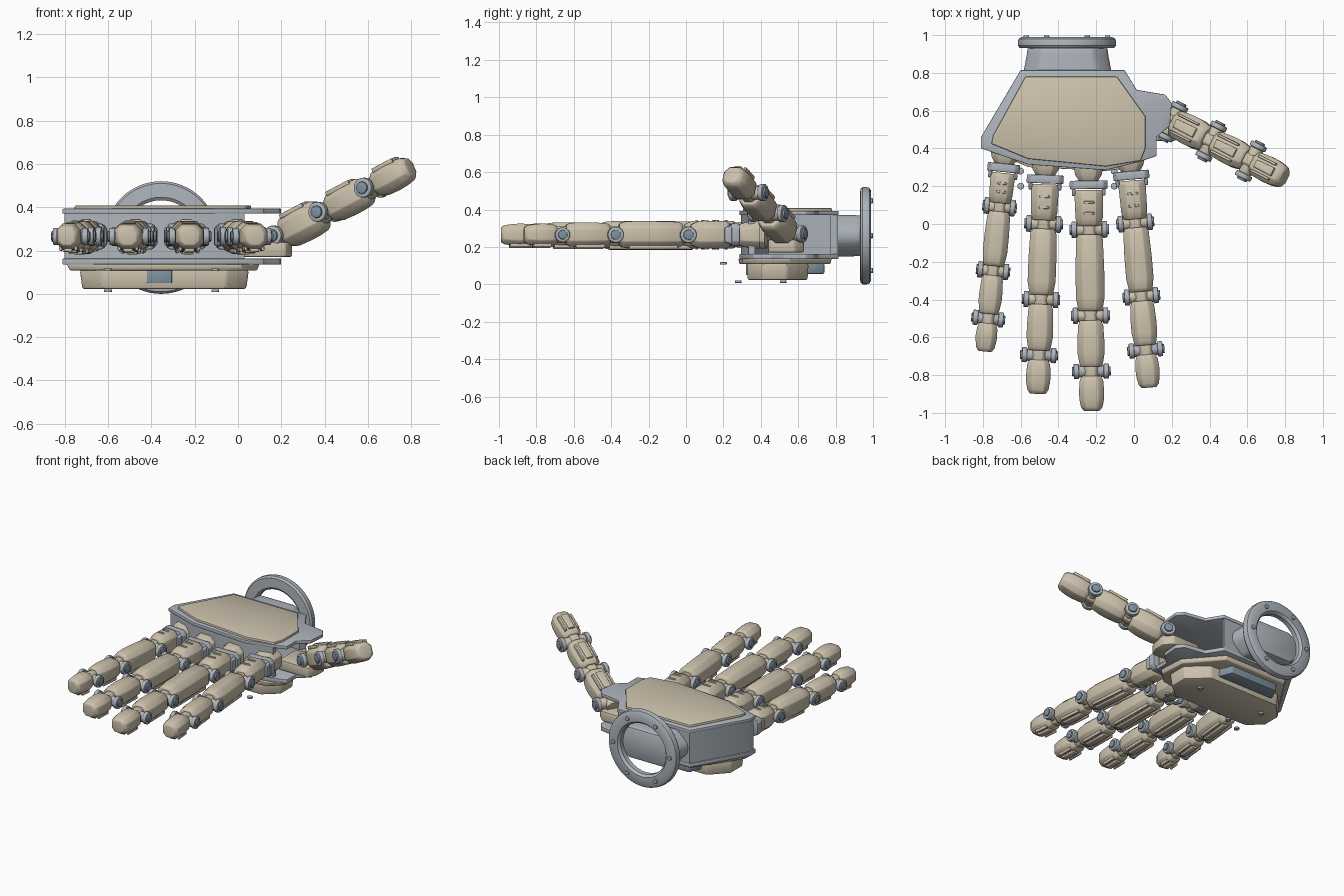
import bpy, bmesh
from math import pi, sin, cos, radians
from mathutils import Matrix, Vector

if "Cube" in bpy.data.objects:
    bpy.data.objects.remove(bpy.data.objects["Cube"])

def material(name, rgb):
    m = bpy.data.materials.new(name)
    m.diffuse_color = (*rgb, 1)
    m.use_nodes = True
    m.node_tree.nodes["Principled BSDF"].inputs["Base Color"].default_value = m.diffuse_color
    return m

TAN = material("tan_shell", (0.60, 0.53, 0.41))
GREY = material("grey_metal", (0.42, 0.46, 0.50))
DARK = material("dark_metal", (0.22, 0.29, 0.35))
I = Matrix.Identity(4)

def finish(name, bm, mat, M=I, bevel=0.0):
    bmesh.ops.recalc_face_normals(bm, faces=bm.faces)
    if bevel:
        sharp = [e for e in bm.edges if e.calc_face_angle(0) > radians(40)]
        bmesh.ops.bevel(bm, geom=sharp, offset=bevel, segments=2, profile=0.5, affect='EDGES')
    for e in bm.edges:
        e.smooth = e.calc_face_angle(0) < radians(35)
    for f in bm.faces:
        f.smooth = True
    bm.transform(M)
    bmesh.ops.recalc_face_normals(bm, faces=bm.faces)
    me = bpy.data.meshes.new(name)
    bm.to_mesh(me)
    bm.free()
    me.materials.append(mat)
    ob = bpy.data.objects.new(name, me)
    bpy.context.collection.objects.link(ob)
    return ob

def skin(name, rings, mat, M=I, bevel=0.0, closed=False):
    """Skin a list of point rings; closed joins last ring to first."""
    bm = bmesh.new()
    vs = [[bm.verts.new(p) for p in r] for r in rings]
    n = len(vs[0])
    pairs = list(zip(vs, vs[1:] + ([vs[0]] if closed else [])))
    for a, b in pairs:
        for i in range(n):
            bm.faces.new((a[i], a[(i + 1) % n], b[(i + 1) % n], b[i]))
    if not closed:
        bm.faces.new(vs[0])
        bm.faces.new(vs[-1])
    return finish(name, bm, mat, M, bevel)

def prism(name, pts, z0, z1, mat, bevel=0.004, inset=1.0):
    cx = sum(p[0] for p in pts) / len(pts)
    cy = sum(p[1] for p in pts) / len(pts)
    low = [(cx + (x - cx) * inset, cy + (y - cy) * inset, z0) for x, y in pts]
    return skin(name, [low, [(x, y, z1) for x, y in pts]], mat, I, bevel)

def loft(name, sections, mat, M=I, bevel=0.005, ch=0.25):
    """Sections (x, width, height[, z]) with chamfered-rectangle outline."""
    rings = []
    for s in sections:
        x, w, h = s[:3]
        z = s[3] if len(s) > 3 else 0
        a, b, c = w / 2, h / 2, min(w, h) * ch
        rings.append([(x, y, z + q) for y, q in (
            (a, b - c), (a - c, b), (c - a, b), (-a, b - c),
            (-a, c - b), (c - a, -b), (a - c, -b), (a, c - b))])
    return skin(name, rings, mat, M, bevel)

def rod(name, p, axis, half, r, mat, M=I, n=24, bevel=0.004):
    bm = bmesh.new()
    bmesh.ops.create_cone(bm, cap_ends=True, segments=n, radius1=r, radius2=r, depth=2 * half)
    T = Matrix.Translation(p) @ Vector(axis).to_track_quat('Z', 'Y').to_matrix().to_4x4()
    return finish(name, bm, mat, M @ T, bevel)

def joint(name, x, w, r, M, barred):
    rod(name + "_barrel", (x, 0, 0), (0, 1, 0), w * .44, r * .8, GREY if barred else TAN, M)
    for s in (-1, 1):
        rod(name + "_disc", (x, s * w * .53, 0), (0, 1, 0), .014, r, GREY, M, 24, .005)
        rod(name + "_bolt", (x, s * w * .61, 0), (0, 1, 0), .012, r * .62, DARK, M, 12)
    loft(name + "_link", [(x - .05, w * .5, .09), (x + .05, w * .5, .09)], TAN, M)

def phalanx(name, a, b, w, h, M, tip=False):
    L = b - a
    end = ([(b - .06, w * .97, h * .95), (b - .02, w * .85, h * .85), (b, w * .62, h * .66)] if tip
           else [(b - .07, w, h), (b - .02, w * .88, h * .95), (b, w * .8, h * .8)])
    loft(name, [(a, w * .76, h * .8), (a + .025, w * .93, h * .95), (a + L * .45, w, h)] + end, TAN, M)
    # raised gripping pad and side rails on the palm side
    loft(name + "_pad", [(a + .035, w * .3, .02, -h / 2), (b - .045, w * .34, .02, -h / 2)], TAN, M, .003)
    for s in (-1, 1):
        loft(name + "_rail", [(a + .03, .014, .022, -h * .46), (b - .05, .014, .022, -h * .46)],
             TAN, M @ Matrix.Translation((0, s * w * .31, 0)), .003)

def frame(base, tip, flip=False):
    X = (Vector(tip) - Vector(base)).normalized()
    Y = Vector((0, 0, -1 if flip else 1)).cross(X).normalized()
    Z = X.cross(Y)
    M = Matrix((X, Y, Z)).transposed().to_4x4()
    return Matrix.Translation(base) @ M

# four fingers: base x, tip x, y of bar, three joints and tip, width
FINGERS = {"little_finger": (-.69, -.79, .30, .09, -.25, -.505, -.68, .13),
           "ring_finger": (-.47, -.51, .24, .0, -.40, -.695, -.90, .148),
           "middle_finger": (-.24, -.223, .21, -.03, -.485, -.78, -.99, .152),
           "index_finger": (-.015, .08, .26, .005, -.385, -.67, -.87, .145)}
ZC = .265
for name, (x0, x1, yb, y1, y2, y3, yt, w) in FINGERS.items():
    M = frame((x0, yb, ZC), (x1, yt, ZC))
    d1, d2, d3, dt = yb - y1, yb - y2, yb - y3, yb - yt
    # knuckle mount, bar and stub
    loft(name + "_mount", [(-.13, .17, .15), (-.05, .14, .13), (-.01, .09, .10)], TAN, M)
    loft(name + "_bar", [(-.02, w * 1.32, .12), (.025, w * 1.32, .12)], GREY, M, .006, .2)
    for s in (-1, 1):
        loft(name + "_bracket", [(-.01, .02, .11), (.06, .02, .08)], GREY,
             M @ Matrix.Translation((0, s * w * .52, 0)))
    loft(name + "_stub", [(.03, w * .9, .12), (.05, w, .145), (d1 - .06, w * .95, .145), (d1 - .02, w * .8, .11)], TAN, M)
    for k in (.3, .75):
        loft(name + "_stub_rib", [(.05 + k * (d1 - .11), w * .55, .16), (.062 + k * (d1 - .11), w * .55, .16)], TAN, M, .003)
    for i, (d, r) in enumerate(((d1, .044), (d2, .043), (d3, .04))):
        joint(f"{name}_joint_{i}", d, w * (1, .99, .98)[i], r, M, i == 2)
    phalanx(name + "_proximal", d1 + .025, d2 - .025, w, .145, M)
    phalanx(name + "_middle", d2 + .025, d3 - .025, w * .94, .132, M)
    phalanx(name + "_tip", d3 + .025, dt, w * .88, .12, M, True)

# thumb, palm side up
M = frame((.195, .545, .265), (.835, .225, .605), True)
for i, d in enumerate((.01, .265, .525)):
    joint(f"thumb_joint_{i}", d, .165, .046, M, False)
phalanx("thumb_base", .03, .24, .16, .155, M)
phalanx("thumb_middle", .29, .50, .15, .14, M)
phalanx("thumb_tip", .55, .745, .14, .13, M, True)
prism("thumb_motor", [(.0, .44), (.22, .44), (.25, .50), (.25, .58), (.2, .63), (.0, .63)], .17, .24, TAN, .01)

# palm plates
OUT = [(-.60, .815), (-.05, .815), (.015, .71), (.165, .685), (.20, .64), (.19, .52), (.12, .46),
       (.12, .36), (.03, .33), (-.15, .285), (-.56, .315), (-.81, .40), (-.81, .46)]
prism("palm_upper_plate", OUT, .37, .393, GREY)
prism("palm_lower_plate", OUT, .135, .163, GREY)

# palm wall, open toward the thumb
WALL = [(-.05, .812), (-.595, .812), (-.80, .46), (-.80, .41), (-.56, .325), (-.15, .295), (.03, .335),
        (.03, .37), (-.15, .335), (-.55, .365), (-.76, .44), (-.57, .77), (-.07, .77)]
prism("palm_wall", WALL, .15, .38, GREY, 0)

# tan covers over the palm
TOP = [(-.575, .78), (-.09, .78), (.06, .57), (.06, .40), (.035, .335), (-.15, .305), (-.56, .345), (-.755, .425), (-.745, .47)]
prism("palm_cover", TOP[::-1], .385, .408, TAN, .006)
BACK = [(-.58, .78), (-.10, .78), (.09, .56), (.10, .38), (.02, .30), (-.15, .28), (-.56, .30), (-.79, .40), (-.79, .46)]
prism("hand_back_cover", BACK, .108, .137, TAN, .006, .97)
PAD = [(-.62, .655), (-.08, .655), (.05, .54), (.05, .41), (-.05, .325), (-.63, .325), (-.73, .41), (-.73, .54)]
prism("hand_back_pad", PAD, .022, .112, TAN, .012, .97)
prism("back_slot_bar", [(-.58, .64), (-.14, .64), (-.18, .74), (-.54, .74)], .055, .115, DARK, .01)
prism("back_front_insert", [(-.42, .32), (-.305, .32), (-.305, .36), (-.42, .36)], .05, .11, DARK, .003)

# small screws under the hand
for x in (-.60, -.105):
    for y, z in ((.28, .014), (.52, .014), (.20, .112)):
        rod("back_screw", (x, y, z), (0, 0, 1), .006, .018, GREY, I, 12, .002)

# wrist neck
W = Matrix.Translation((-.352, 0, .26)) @ Matrix.Rotation(pi / 2, 4, 'Z')
loft("wrist_neck", [(.78, .47, .225), (.82, .46, .22), (.90, .43, .22), (.945, .42, .215)], GREY, W, .02, .36)

# wrist ring: rounded section swept round the wrist axis
SEC = [(.172, .94), (.172, .972), (.186, .988), (.24, .99), (.256, .98), (.26, .965), (.26, .945), (.25, .932), (.186, .93)]
rings = []
for k in range(64):
    a = 2 * pi * k / 64
    rings.append([(-.355 + r * cos(a), y, .26 + r * sin(a)) for r, y in SEC])
skin("wrist_ring", rings, GREY, closed=True)
for k in range(6):
    a = k * pi / 3
    rod("ring_rivet", (-.355 + .215 * cos(a), .99, .26 + .215 * sin(a)), (0, 1, 0), .009, .014, GREY, I, 12, .003)
